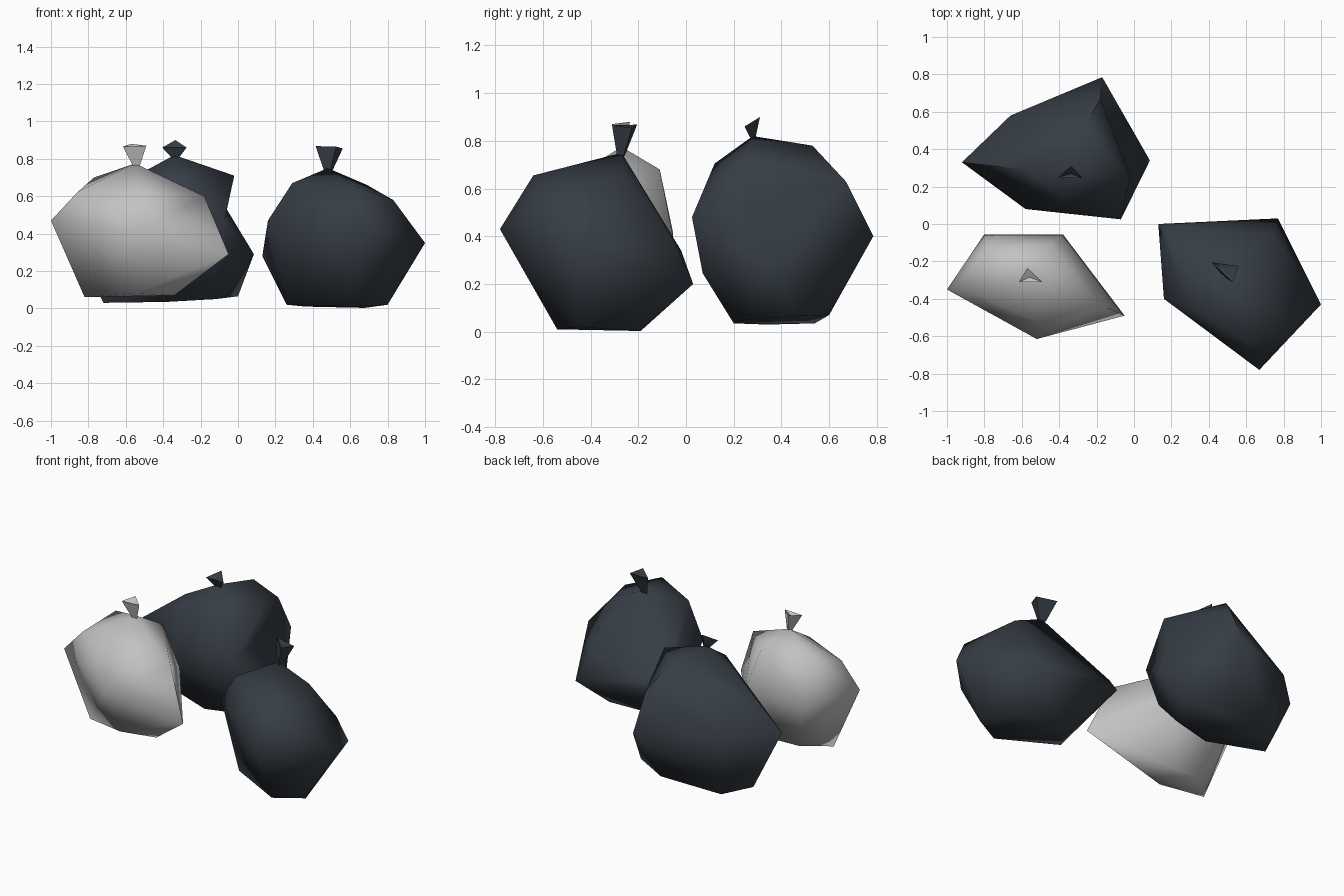
import bpy, bmesh, math
from mathutils import Vector

if "Cube" in bpy.data.objects:
    bpy.data.objects.remove(bpy.data.objects["Cube"])


def material(name, rgb):
    m = bpy.data.materials.new(name)
    m.diffuse_color = (*rgb, 1)
    m.use_nodes = True
    m.node_tree.nodes["Principled BSDF"].inputs["Base Color"].default_value = m.diffuse_color
    return m


DARK = material("dark plastic", (0.037, 0.047, 0.06))
GREY = material("pale grey plastic", (0.54, 0.54, 0.54))


def finish(bm, name, mat, angle):
    bmesh.ops.recalc_face_normals(bm, faces=bm.faces)
    me = bpy.data.meshes.new(name)
    bm.to_mesh(me)
    bm.free()
    me.materials.append(mat)
    me.shade_smooth()
    me.set_sharp_from_angle(angle=math.radians(angle))
    ob = bpy.data.objects.new(name, me)
    bpy.context.collection.objects.link(ob)


def sack(name, mat, *rings, dents=()):
    """Taut faceted sack: convex skin over a few rings of corners, with optional dented folds."""
    bm = bmesh.new()
    for ring in rings:
        for p in ring:
            bm.verts.new(p)
    bmesh.ops.convex_hull(bm, input=bm.verts[:])
    loose = [v for v in bm.verts if not v.link_faces]
    bmesh.ops.delete(bm, geom=loose, context='VERTS')
    for near, to in dents:
        edge = min(bm.edges, key=lambda e: ((e.verts[0].co + e.verts[1].co) / 2 - Vector(near)).length)
        mid = bmesh.utils.edge_split(edge, edge.verts[0], 0.5)[1]
        mid.co = to
        bmesh.ops.triangulate(bm, faces=[f for f in mid.link_faces if len(f.verts) > 3])
    finish(bm, name, mat, 60)


def tie(name, mat, neck, top):
    """Three-sided flared knot with a dished top."""
    bm = bmesh.new()
    mid = sum((Vector(p) for p in top), Vector()) / 3
    hi = [bm.verts.new(p) for p in top]
    lo = [bm.verts.new(Vector(neck) + (Vector(p) - mid) * 0.3) for p in top]
    dish = bm.verts.new(mid - Vector((0, 0, 0.02)))
    for i in range(3):
        j = (i + 1) % 3
        bm.faces.new((lo[i], lo[j], hi[j], hi[i]))
        bm.faces.new((hi[i], hi[j], dish))
    bm.faces.new(lo[::-1])
    finish(bm, name, mat, 60)


# Pale sack, front left: base, belly, shoulder, neck
sack("pale_sack", GREY,
     [(-.82, -.34, .06), (-.66, -.21, .07), (-.46, -.20, .07), (-.34, -.35, .07), (-.55, -.42, .08)],
     [(-1, -.35, .47), (-.80, -.055, .42), (-.38, -.055, .40), (-.05, -.49, .29), (-.52, -.615, .42)],
     [(-.86, -.36, .62), (-.77, -.15, .70), (-.46, -.11, .68), (-.18, -.43, .60), (-.52, -.52, .62)],
     [(-.55, -.27, .775)])
tie("pale_sack_tie", GREY, (-.545, -.275, .765),
    [(-.615, -.31, .865), (-.49, -.31, .87), (-.57, -.235, .88)])

# Dark sack at the back, with a fold down its right side
sack("back_sack", DARK,
     [(-.72, .34, .03), (-.63, .54, .035), (-.24, .60, .07), (0, .46, .065), (-.12, .25, .05), (-.38, .20, .035)],
     [(-.92, .33, .43), (-.66, .58, .42), (-.17, .785, .40), (.085, .34, .29),
      (-.07, .025, .48), (-.58, .08, .40), (-.13, .07, .245)],
     [(-.58, .29, .69), (-.18, .67, .63), (-.26, .53, .78), (-.02, .25, .71), (-.37, .12, .705)],
     [(-.34, .28, .82)],
     dents=[((.03, .295, .5), (-.06, .25, .53))])
tie("back_sack_tie", DARK, (-.335, .28, .81),
    [(-.405, .25, .86), (-.275, .245, .86), (-.335, .31, .90)])

# Dark sack, front right
sack("right_sack", DARK,
     [(.26, -.36, .02), (.62, -.54, .01), (.80, -.45, .02), (.68, -.19, .003), (.36, -.19, .01)],
     [(.13, 0, .28), (.77, .03, .20), (1, -.43, .35), (.67, -.78, .43), (.16, -.40, .47)],
     [(.29, -.44, .67), (.62, -.64, .655), (.83, -.56, .58), (.69, -.26, .66),
      (.74, -.05, .38), (.17, -.02, .34)],
     [(.48, -.27, .75)])
tie("right_sack_tie", DARK, (.485, -.27, .735),
    [(.415, -.205, .868), (.56, -.225, .855), (.525, -.31, .865)])
